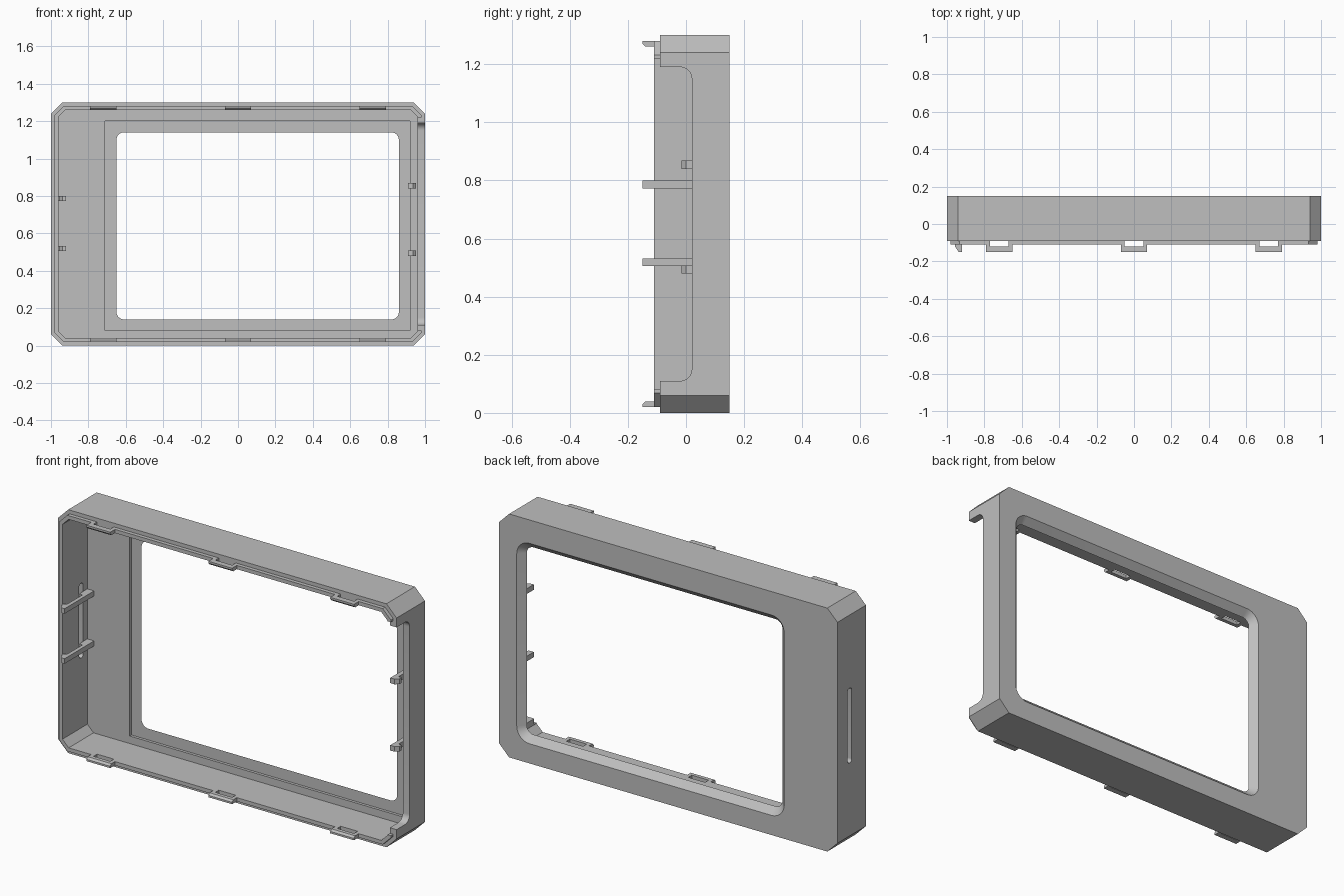
import bpy, bmesh, math

if "Cube" in bpy.data.objects:
    bpy.data.objects.remove(bpy.data.objects["Cube"], do_unlink=True)

grey = bpy.data.materials.new("plain grey plastic")
grey.use_nodes = True
COLOUR = (0.52, 0.52, 0.52, 1)
grey.diffuse_color = COLOUR
grey.node_tree.nodes["Principled BSDF"].inputs["Base Color"].default_value = COLOUR

HEIGHT, FRONT, BACK = 1.30, -0.09, 0.15
FLOOR, RECESS = 0.10, 0.115
WALL, CHAMFER = 0.04, 0.06


def rounded(a0, a1, b0, b1, r, seg=8):
    """Rectangle outline with rounded corners; seg=1 gives chamfers."""
    pts = []
    corners = ((a1 - r, b1 - r), (a0 + r, b1 - r), (a0 + r, b0 + r), (a1 - r, b0 + r))
    for k, (ca, cb) in enumerate(corners):
        for i in range(seg + 1):
            t = math.pi / 2 * (k + i / seg)
            pts.append((ca + r * math.cos(t), cb + r * math.sin(t)))
    return pts


def octagon(inset):
    """Case outline moved inwards by an even distance."""
    c = CHAMFER - inset * (2 - math.sqrt(2))
    return rounded(inset - 1, 1 - inset, inset, HEIGHT - inset, c, 1)


def loft(name, sections, axis="y"):
    """Solid through (position, outline) sections along an axis."""
    place = {"x": lambda p, a, b: (p, a, b),
             "y": lambda p, a, b: (a, p, b),
             "z": lambda p, a, b: (a, b, p)}[axis]
    bm = bmesh.new()
    rings = [[bm.verts.new(place(p, a, b)) for a, b in pts] for p, pts in sections]
    for lo, hi in zip(rings, rings[1:]):
        for i in range(len(lo)):
            j = (i + 1) % len(lo)
            bm.faces.new((lo[i], lo[j], hi[j], hi[i]))
    bm.faces.new(rings[0])
    bm.faces.new(rings[-1])
    bmesh.ops.recalc_face_normals(bm, faces=bm.faces)
    mesh = bpy.data.meshes.new(name)
    bm.to_mesh(mesh)
    bm.free()
    mesh.materials.append(grey)
    ob = bpy.data.objects.new(name, mesh)
    bpy.context.collection.objects.link(ob)
    return ob


def prism(name, pts, lo, hi, axis):
    return loft(name, [(lo, pts), (hi, pts)], axis)


def box(name, x0, x1, y0, y1, z0, z1):
    return prism(name, [(x0, y0), (x1, y0), (x1, y1), (x0, y1)], z0, z1, "z")


def cut(target, cutter):
    """Subtract the cutter and discard it."""
    cutter.hide_render = True
    mod = target.modifiers.new("cut", "BOOLEAN")
    mod.operation, mod.solver, mod.object = "DIFFERENCE", "EXACT", cutter
    bpy.context.view_layer.objects.active = target
    bpy.ops.object.modifier_apply(modifier=mod.name)
    bpy.data.objects.remove(cutter, do_unlink=True)


# Case: open tray with a recessed back plate
case = prism("case", octagon(0), FRONT, BACK, "y")
cut(case, prism("cavity", octagon(WALL), -0.3, FLOOR, "y"))
cut(case, box("recess", -0.71, 0.92, 0, RECESS, 0.08, 1.20))


# Window with a bevel that opens towards the back
def window(grow):
    return rounded(-0.65 - grow, 0.86 + grow, 0.14 - grow, 1.14 + grow, 0.04 + grow)


cut(case, loft("window", [(0, window(0)), (RECESS, window(0)),
                          (BACK, window(0.035)), (0.2, window(0.035))]))

# Narrow slot in the right wall, wide rounded cutout in the left wall
cut(case, prism("slot", rounded(0.03, 0.065, 0.45, 0.85, 0.017), -1.1, -0.9, "x"))
cut(case, prism("side_cutout", rounded(-0.3, 0.02, 0.11, 1.19, 0.04), 0.95, 1.1, "x"))

# Raised lip round the front, interrupted at the cutout and the clips
lip = prism("front_lip", octagon(0.02), -0.11, FRONT, "y")
cut(lip, prism("lip_inside", octagon(WALL), -0.3, 0, "y"))
cut(lip, box("lip_gap", 0.9, 1.1, -0.3, 0, 0.08, 1.22))
CLIPS = (-0.72, 0, 0.72)
for cx in CLIPS:
    cut(lip, box("clip_gap", cx - 0.05, cx + 0.05, -0.3, 0, -0.1, 1.5))

# Loop clips on the top and bottom edges
for side, flip in (("top", False), ("bottom", True)):
    for n, cx in enumerate(CLIPS, 1):
        profile = [(FRONT, 1.28), (-0.15, 1.28), (-0.15, 1.27), (-0.14, 1.26), (FRONT, 1.26)]
        if flip:
            profile = [(y, HEIGHT - z) for y, z in profile]
        clip = prism(f"{side}_clip_{n}", profile, cx - 0.07, cx + 0.07, "x")
        cut(clip, box("clip_hole", cx - 0.05, cx + 0.05, -0.12, 0, -0.1, 1.5))

# Long snap arms by the right wall, each on a foot
for n, z in enumerate((0.505, 0.772), 1):
    arm = [(-0.94, FLOOR), (-0.94, -0.10), (-0.957, -0.11), (-0.957, -0.12),
           (-0.937, -0.15), (-0.92, -0.15), (-0.92, FLOOR)]
    prism(f"right_snap_arm_{n}", arm, z, z + 0.027, "z")
    box(f"right_arm_foot_{n}", -0.96, -0.92, 0.03, FLOOR, z, z + 0.027)

# Short hooks beside the left cutout
for n, z in enumerate((0.48, 0.84), 1):
    hook = [(0.91, FLOOR), (0.91, -0.015), (0.935, -0.015), (0.953, 0.0),
            (0.953, 0.02), (0.935, 0.02), (0.935, FLOOR)]
    prism(f"left_hook_{n}", hook, z, z + 0.028, "z")

# Smooth only the small rounded corners
bpy.ops.object.select_all(action="DESELECT")
case.select_set(True)
bpy.context.view_layer.objects.active = case
bpy.ops.object.shade_smooth_by_angle(angle=math.radians(25))
